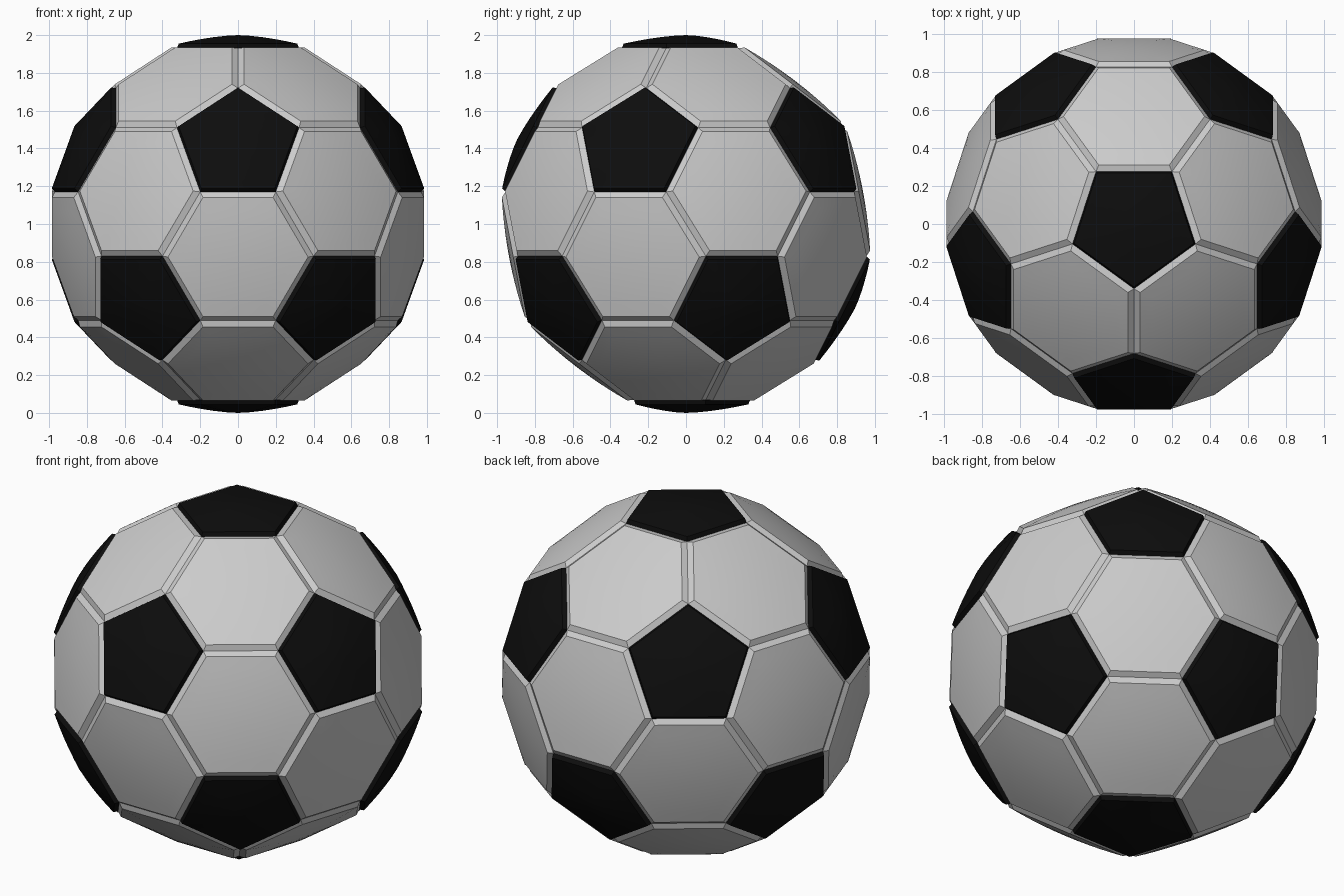
import bpy, bmesh, math
from itertools import combinations
from mathutils import Vector

if "Cube" in bpy.data.objects:
    bpy.data.objects.remove(bpy.data.objects["Cube"])

CORE = 1.140          # radius of the icosahedron that is truncated
CENTRE = Vector((0, 0, 1))


def material(name, value):
    m = bpy.data.materials.new(name)
    m.diffuse_color = (value, value, value, 1)
    m.use_nodes = True
    m.node_tree.nodes["Principled BSDF"].inputs["Base Color"].default_value = m.diffuse_color
    return m


def sort_around(points, axis):
    """Order points counter-clockwise around an outward axis."""
    mid = sum(points, Vector()) / len(points)
    u = (points[0] - mid).normalized()
    w = axis.cross(u)
    return sorted(points, key=lambda p: math.atan2((p - mid).dot(w), (p - mid).dot(u)))


def add_panel(bm, outline, inset, lift, dome, power, steps=5):
    """Sloped side walls rising from the seam, closed by a shallow dome."""
    mid = sum(outline, Vector()) / len(outline)
    axis = mid.normalized()
    outline = sort_around(outline, axis)
    apothem = ((outline[0] + outline[1]) / 2 - mid).length
    rim = 1 - inset / apothem
    rings = [(1.0, 0.0)]
    for k in range(steps):
        t = 1 - k / steps
        rings.append((rim * t, lift + dome * (1 - t ** power)))
    loops = [[bm.verts.new(CENTRE + mid + (p - mid) * s + axis * h) for p in outline]
             for s, h in rings]
    n = len(outline)
    for a, b in zip(loops, loops[1:]):
        for i in range(n):
            j = (i + 1) % n
            bm.faces.new((a[i], a[j], b[j], b[i]))
    top = bm.verts.new(CENTRE + mid + axis * (lift + dome))
    for i in range(n):
        bm.faces.new((loops[-1][i], loops[-1][(i + 1) % n], top))


def make_object(name, outlines, mat, **shape):
    bm = bmesh.new()
    for o in outlines:
        add_panel(bm, o, **shape)
    mesh = bpy.data.meshes.new(name)
    bm.to_mesh(mesh)
    bm.free()
    mesh.materials.append(mat)
    ob = bpy.data.objects.new(name, mesh)
    bpy.context.collection.objects.link(ob)
    bpy.ops.object.select_all(action='DESELECT')
    ob.select_set(True)
    bpy.context.view_layer.objects.active = ob
    bpy.ops.object.shade_smooth_by_angle(angle=math.radians(25))


# icosahedron corners: two poles and two staggered rings of five
corners = [Vector((0, 0, CORE)), Vector((0, 0, -CORE))]
for start, sign in ((-90, 1), (-54, -1)):
    for k in range(5):
        a = math.radians(start + 72 * k)
        corners.append(CORE * Vector((2 * math.cos(a), 2 * math.sin(a), sign)) / math.sqrt(5))


def near(a, b):
    return 0.1 < (a - b).length < 1.1 * CORE


# pentagons sit on the corners, hexagons on the triangular faces
pentagons = [[v.lerp(n, 1 / 3) for n in corners if near(v, n)] for v in corners]
hexagons = [[p.lerp(q, 1 / 3) for p in tri for q in tri if p is not q]
            for tri in combinations(corners, 3)
            if all(near(p, q) for p, q in combinations(tri, 2))]

make_object("white_hexagon_panels", hexagons, material("white leather", 0.6),
            inset=0.025, lift=0.025, dome=0.022, power=2)
make_object("black_pentagon_panels", pentagons, material("black leather", 0.004),
            inset=0.008, lift=0.025, dome=0.045, power=1.6)
